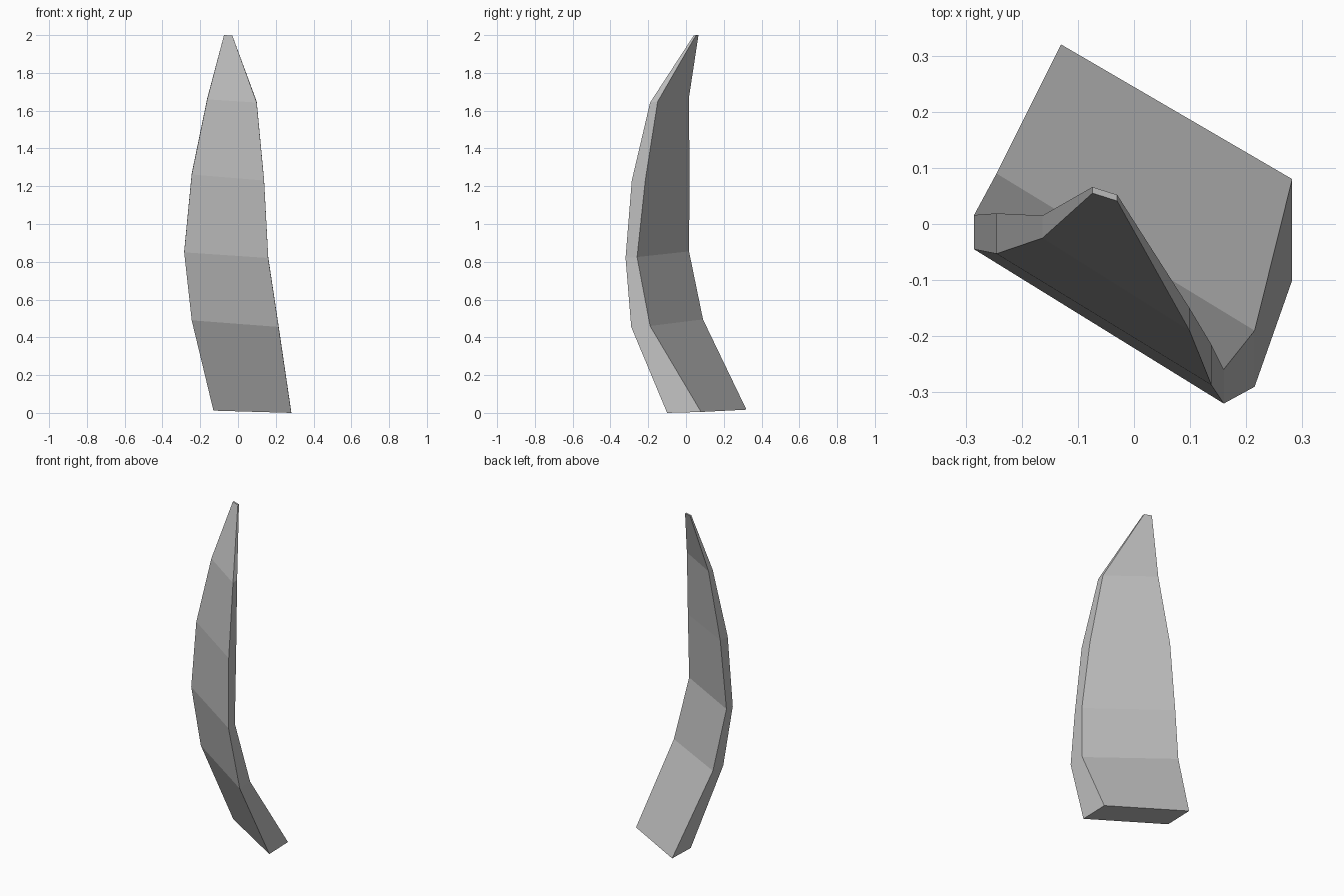
import bpy
import bmesh
from mathutils import Vector

cube = bpy.data.objects.get("Cube")
if cube:
    bpy.data.objects.remove(cube, do_unlink=True)


def make_material(name, color):
    material = bpy.data.materials.new(name)
    material.use_nodes = True
    material.diffuse_color = color
    material.node_tree.nodes["Principled BSDF"].inputs["Base Color"].default_value = color
    return material


# Curved blade sections, base to tip: front left corner, front right corner, depth
sections = [
    ((-0.13, 0.14, 0.012), (0.282, -0.10, 0.0), 0.18),
    ((-0.245, -0.01, 0.49), (0.215, -0.29, 0.455), 0.1),
    ((-0.285, -0.045, 0.85), (0.16, -0.32, 0.82), 0.061),
    ((-0.245, -0.053, 1.262), (0.138, -0.287, 1.23), 0.072),
    ((-0.163, -0.025, 1.66), (0.099, -0.19, 1.643), 0.04),
    ((-0.074, 0.055, 2.0), (-0.03, 0.041, 1.998), 0.011),
]

bm = bmesh.new()
rings = []
for left, right, depth in sections:
    back = Vector((0, depth, 0.005 if depth > 0.02 else 0))
    left, right = Vector(left), Vector(right)
    corners = (left, right, right + back, left + back)
    rings.append([bm.verts.new(corner) for corner in corners])

# Skin between neighbouring sections, then cap both ends
for lower, upper in zip(rings, rings[1:]):
    for i in range(4):
        j = (i + 1) % 4
        bm.faces.new((lower[i], lower[j], upper[j], upper[i]))
bm.faces.new(reversed(rings[0]))
bm.faces.new(rings[-1])
bmesh.ops.recalc_face_normals(bm, faces=bm.faces)

mesh = bpy.data.meshes.new("curved_blade")
bm.to_mesh(mesh)
bm.free()
mesh.materials.append(make_material("plain grey", (0.5, 0.5, 0.5, 1)))
blade = bpy.data.objects.new("curved_blade", mesh)
bpy.context.collection.objects.link(blade)
